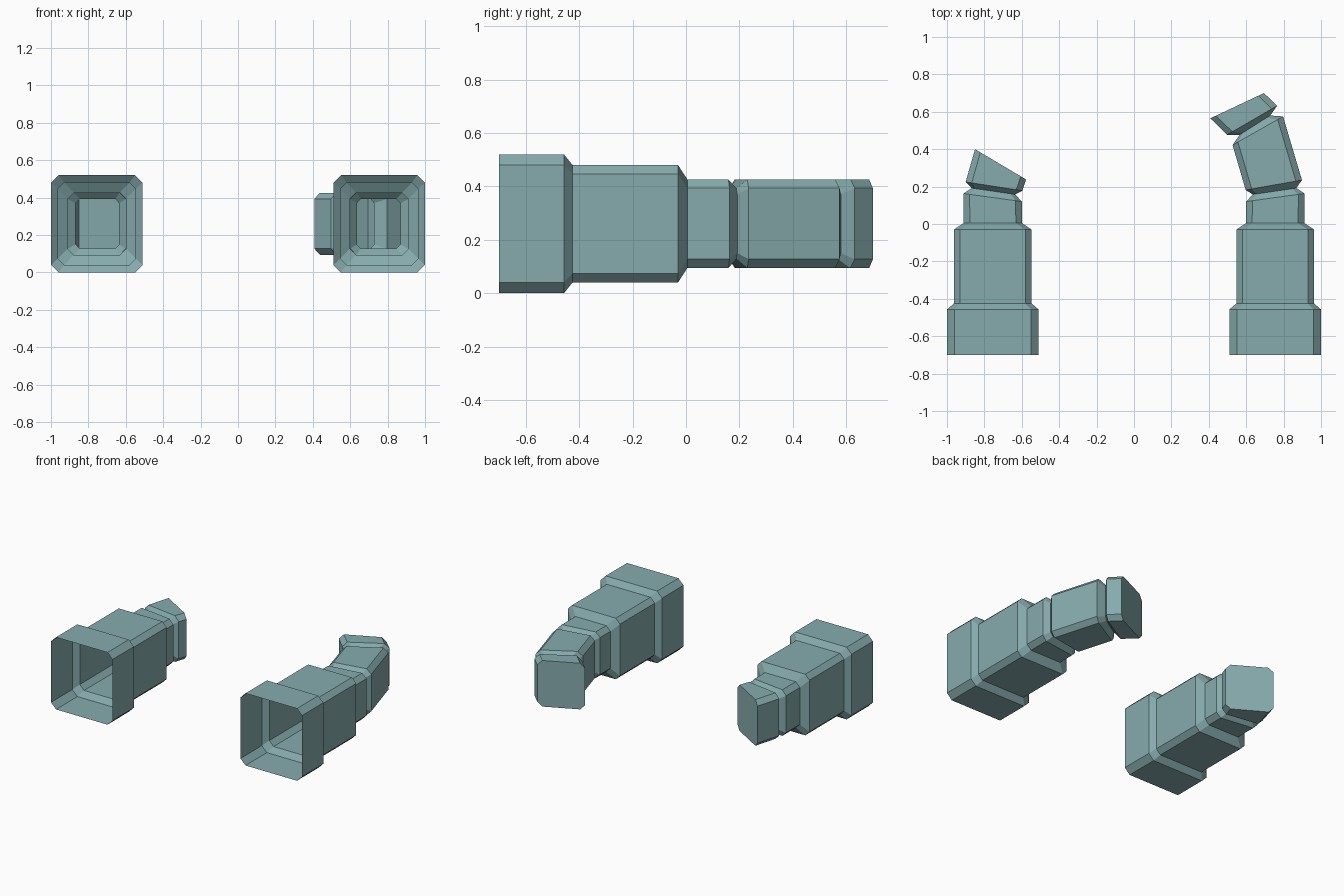
import bpy, bmesh
from mathutils import Vector

if "Cube" in bpy.data.objects:
    bpy.data.objects.remove(bpy.data.objects["Cube"])

teal = bpy.data.materials.new("dusty_teal")
teal.diffuse_color = (0.24, 0.41, 0.42, 1)
teal.use_nodes = True
teal.node_tree.nodes["Principled BSDF"].inputs["Base Color"].default_value = teal.diffuse_color
MID_Z = 0.26


def ring(bm, xl, yl, xr, yr, half_z, ch):
    """Chamfered-rectangle ring spanning left point to right point."""
    l, r = Vector((xl, yl, 0)), Vector((xr, yr, 0))
    d = (r - l).normalized() * ch
    pts = [(l, -half_z + ch), (l + d, -half_z), (r - d, -half_z), (r, -half_z + ch),
           (r, half_z - ch), (r - d, half_z), (l + d, half_z), (l, half_z - ch)]
    return [bm.verts.new((p.x, p.y, MID_Z + z)) for p, z in pts]


def loft(name, rings):
    """Open at the front, capped at the tip."""
    bm = bmesh.new()
    loops = [ring(bm, *r) for r in rings]
    for a, b in zip(loops, loops[1:]):
        for i in range(8):
            j = (i + 1) % 8
            bm.faces.new((a[i], a[j], b[j], b[i]))
    bm.faces.new(loops[-1])
    bmesh.ops.recalc_face_normals(bm, faces=bm.faces)
    me = bpy.data.meshes.new(name)
    bm.to_mesh(me)
    bm.free()
    me.materials.append(teal)
    ob = bpy.data.objects.new(name, me)
    bpy.context.collection.objects.link(ob)


def sleeve(cx):
    """Stepped cuff, forearm and start of the wrist."""
    steps = [(-0.70, 0.245, 0.26, 0.04), (-0.457, 0.245, 0.26, 0.04),
             (-0.425, 0.208, 0.22, 0.034), (-0.03, 0.208, 0.22, 0.034),
             (0.005, 0.156, 0.166, 0.033)]
    return [(cx - w, y, cx + w, y, hz, ch) for y, w, hz, ch in steps]


H, C = 0.166, 0.033      # full joint section
PH, PC = 0.132, 0.022    # pinched groove section

# short arm: one groove, wedge tip bending right
loft("short_arm", sleeve(-0.755) + [
    (-0.911, 0.163, -0.60, 0.12, H, C),
    (-0.868, 0.192, -0.635, 0.158, PH, PC),
    (-0.90, 0.225, -0.597, 0.178, H, C),
    (-0.85, 0.40, -0.577, 0.238, H, C)])

# long arm: two grooves, curling left
loft("long_arm", sleeve(0.755) + [
    (0.60, 0.12, 0.911, 0.163, H, C),
    (0.635, 0.158, 0.868, 0.192, PH, PC),
    (0.597, 0.182, 0.898, 0.235, H, C),
    (0.527, 0.422, 0.797, 0.575, H, C),
    (0.565, 0.477, 0.728, 0.58, PH, PC),
    (0.497, 0.477, 0.765, 0.632, H, C),
    (0.408, 0.565, 0.695, 0.70, H, C)])
